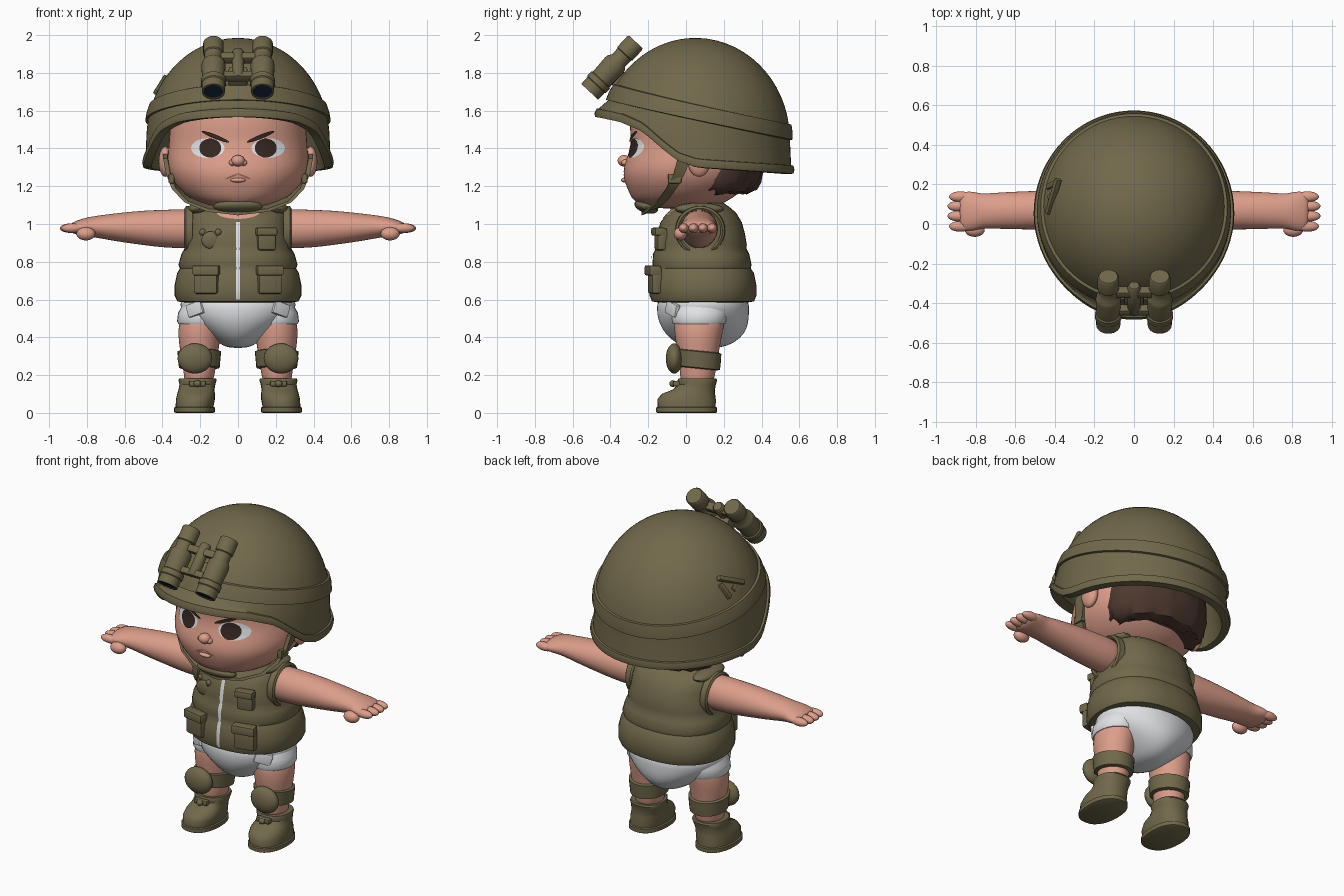
import bpy, bmesh, math, random
from mathutils import Vector, Matrix
from mathutils.bvhtree import BVHTree

if "Cube" in bpy.data.objects:
    bpy.data.objects.remove(bpy.data.objects["Cube"])

random.seed(4)


def material(name, rgb):
    m = bpy.data.materials.new(name)
    m.diffuse_color = (*rgb, 1)
    m.use_nodes = True
    m.node_tree.nodes["Principled BSDF"].inputs["Base Color"].default_value = m.diffuse_color
    return m


OLIVE = material("olive", (0.165, 0.14, 0.07))
SKIN = material("skin", (0.72, 0.34, 0.255))
WHITE = material("white", (0.74, 0.76, 0.78))
HAIR = material("hair brown", (0.075, 0.04, 0.028))
DARK = material("dark brown", (0.035, 0.02, 0.015))
LENS = material("lens blue", (0.006, 0.02, 0.045))
LIP = material("lip", (0.33, 0.12, 0.09))


def finish(name, bm, mat, mirror=False, subd=0, matrix=None, angle=40):
    bmesh.ops.recalc_face_normals(bm, faces=bm.faces)
    me = bpy.data.meshes.new(name)
    bm.to_mesh(me)
    bm.free()
    if matrix:
        me.transform(matrix)
    me.materials.append(mat)
    me.polygons.foreach_set("use_smooth", [True] * len(me.polygons))
    me.set_sharp_from_angle(angle=math.radians(angle))
    ob = bpy.data.objects.new(name, me)
    bpy.context.collection.objects.link(ob)
    if mirror:
        ob.modifiers.new("mirror", "MIRROR")
    if subd:
        s = ob.modifiers.new("smooth", "SUBSURF")
        s.levels = s.render_levels = subd
    return ob


def skin_rows(bm, rows, caps=True):
    """Join rings of points with quads."""
    vs = [[bm.verts.new(p) for p in r] for r in rows]
    n = len(vs[0])
    for a, b in zip(vs, vs[1:]):
        for i in range(n):
            bm.faces.new((a[i], a[(i + 1) % n], b[(i + 1) % n], b[i]))
    if caps:
        bm.faces.new(vs[0])
        bm.faces.new(vs[-1])


def loft(name, rings, mat, axis="z", n=28, power=2.0, caps=True, **kw):
    """Rings are (position, centre a, centre b, half a, half b)."""
    def sp(v):
        return math.copysign(abs(v) ** (2 / power), v)
    rows = []
    for t, ca, cb, a, b in rings:
        row = []
        for i in range(n):
            w = math.tau * i / n
            p, q = ca + a * sp(math.cos(w)), cb + b * sp(math.sin(w))
            row.append((p, q, t) if axis == "z" else (t, p, q))
        rows.append(row)
    bm = bmesh.new()
    skin_rows(bm, rows, caps)
    return finish(name, bm, mat, **kw)


def ball(name, loc, size, mat, mirror=False, rot=0):
    bm = bmesh.new()
    bmesh.ops.create_uvsphere(bm, u_segments=24, v_segments=14, radius=1)
    m = Matrix.Translation(loc) @ Matrix.Rotation(rot, 4, "X") @ Matrix.Diagonal((*size, 1))
    return finish(name, bm, mat, mirror, matrix=m)


def box(name, loc, size, mat, mirror=False, rot=None, bevel=0.012):
    bm = bmesh.new()
    bmesh.ops.create_cube(bm, size=1, matrix=Matrix.Diagonal((*size, 1)))
    bmesh.ops.bevel(bm, geom=bm.edges[:], offset=bevel, segments=2, affect="EDGES", profile=0.6)
    m = Matrix.Translation(loc) @ (rot.to_4x4() if rot else Matrix())
    return finish(name, bm, mat, mirror, matrix=m)


def tree(ob):
    bpy.context.view_layer.update()
    return BVHTree.FromObject(ob, bpy.context.evaluated_depsgraph_get())


def front_y(bvh, x, z):
    hit = bvh.ray_cast(Vector((x, -2, z)), Vector((0, 1, 0)))[0]
    return hit.y if hit else 0


def decal(name, bvh, x, z, w, h, mat, rot=0, round_=True, lift=0.004, mirror=False, n=12):
    """Thin plate laid on the front of a part."""
    bm = bmesh.new()
    grid = []
    for j in range(n + 1):
        row = []
        for i in range(n + 1):
            u, v = 2 * i / n - 1, 2 * j / n - 1
            if round_:
                u, v = u * math.sqrt(1 - v * v / 2), v * math.sqrt(1 - u * u / 2)
            px = x + u * w * math.cos(rot) - v * h * math.sin(rot)
            pz = z + u * w * math.sin(rot) + v * h * math.cos(rot)
            row.append(bm.verts.new((px, front_y(bvh, px, pz) - lift, pz)))
        grid.append(row)
    for a, b in zip(grid, grid[1:]):
        for i in range(n):
            bm.faces.new((a[i], a[i + 1], b[i + 1], b[i]))
    return finish(name, bm, mat, mirror)


# Helmet: dome, tilted band, skirt with a rising front rim, inner wall
RIM = [(-.47, 1.575), (-.33, 1.54), (-.22, 1.49), (-.12, 1.40), (-.04, 1.335), (.06, 1.30), (.56, 1.265)]


def rim_z(y):
    for (a, za), (b, zb) in zip(RIM, RIM[1:]):
        if y <= b:
            return za + (zb - za) * max(0, (y - a) / (b - a))
    return RIM[-1][1]


def helmet_point(w, z, off):
    dx, dy = math.sin(w), -math.cos(w)
    r = .485 * math.sqrt(max(0, 1 - ((z - 1.45) / .535) ** 2)) if z > 1.45 else .485 + (1.45 - z) * .05
    return Vector(((r + off) * dx, .05 + (r * 1.03 + off) * dy, z))


def helmet_column(w):
    dy = -math.cos(w)
    y = .05 + .49 * dy
    band, rim = 1.645 - .216 * y, rim_z(y)
    low = band - .085
    brim = .035 * max(0, -dy) ** 4
    col = [(band + (1.985 - band) * math.cos(math.pi / 2 * (k + .3) / 14.3), 0) for k in range(14)]
    col += [(band, 0), (band - .002, .014), ((band + low) / 2, .016), (low + .003, .014), (low, .001)]
    col += [(low + (rim + .045 - low) * k / 3, brim * k / 3) for k in (1, 2, 3)]
    col += [(rim + .043, .012 + brim), (rim + .02, .016 + brim), (rim, .01 + brim),
            (rim - .002, -.035), (rim + .05, -.045), (max(rim + .06, 1.62), -.05), (1.72, -.05)]
    return [helmet_point(w, z, o) for z, o in col]


cols = [helmet_column(math.tau * i / 72) for i in range(72)]
bm = bmesh.new()
skin_rows(bm, list(zip(*cols)), caps=False)
bm.verts.ensure_lookup_table()
bm.faces.new(bm.verts[:72])
finish("helmet", bm, OLIVE, angle=50)
for i, (y, z, a, l) in enumerate([(.14, 1.735, .5, .2), (.10, 1.70, -.5, .11), (.2, 1.69, 1.3, .1)]):
    rot = Matrix.Rotation(math.radians(32), 3, "Y") @ Matrix.Rotation(a, 3, "X")
    box("helmet_side_loop_%d" % i, (-.408, y, z), (.03, l, .028), OLIVE, rot=rot, bevel=.006)

# Head, ears, hair and face
head = loft("head", [(1.08, 0, 0, .1, .1), (1.09, 0, -.03, .15, .18), (1.12, 0, -.03, .23, .25),
                     (1.16, 0, -.01, .29, .29), (1.22, 0, .01, .345, .337), (1.28, 0, .02, .372, .357),
                     (1.34, 0, .03, .378, .35), (1.42, 0, .045, .368, .335), (1.5, 0, .05, .365, .35),
                     (1.6, 0, .06, .35, .36), (1.7, 0, .06, .3, .3), (1.8, 0, .06, .2, .2)], SKIN, subd=1, power=2.15)
ball("ear", (.385, .07, 1.33), (.035, .06, .08), SKIN, True)
hair = loft("hair", [(1.165, 0, .18, .24, .13), (1.18, 0, .17, .29, .195), (1.23, 0, .17, .325, .22),
                     (1.3, 0, .17, .335, .24), (1.4, 0, .17, .335, .24), (1.55, 0, .17, .32, .23)], HAIR, n=48)
for v in hair.data.vertices:
    if v.co.z < 1.35:
        v.co += Vector((0, random.uniform(-.008, .012), random.uniform(-.012, .012)))
face = tree(head)
decal("eye_white", face, .16, 1.402, .088, .052, WHITE, mirror=True)
decal("iris", face, .147, 1.402, .058, .05, DARK, lift=.008, mirror=True)
decal("brow", face, .12, 1.462, .078, .011, DARK, rot=.38, lift=.009, mirror=True)
decal("mouth", face, .033, 1.252, .037, .005, LIP, rot=-.4, mirror=True)
ball("lower_lip", (0, -.327, 1.232), (.04, .018, .012), SKIN)
ball("nose", (0, -.328, 1.335), (.036, .034, .03), SKIN)
ball("nostril_wing", (.03, -.322, 1.325), (.018, .02, .017), SKIN, True)

# Chin strap
path = [(.385, -.01, 1.36), (.37, -.03, 1.28), (.34, -.07, 1.2), (.275, -.12, 1.13), (.16, -.17, 1.085), (0, -.2, 1.07)]
bm = bmesh.new()
rows = []
for x, y, z in path:
    s = x / .385
    rows.append([(x + a * s, y + b, z - a * (1 - s) + b * .35) for a, b in
                 ((.012, -.035), (.012, .035), (-.012, .035), (-.012, -.035))])
skin_rows(bm, rows)
finish("chin_strap", bm, OLIVE, True)
ball("chin_cup", (0, -.21, 1.092), (.13, .065, .034), OLIVE, rot=-.3)
box("strap_buckle", (.352, -.06, 1.24), (.03, .07, .05), OLIVE, True, bevel=.006)

# Binoculars on the helmet front
d = Vector((0, .25, .27))
turn = d.to_track_quat("Z", "Y").to_matrix()
low = Vector((.13, -.51, 1.7))
place = Matrix.Translation(low) @ turn.to_4x4()
tube = [(.012, .046), (0, .052), (0, .061), (.05, .062), (.055, .067), (.085, .067), (.09, .06), (.19, .064), (.21, .06),
        (.225, .048), (.27, .048), (.275, .054), (.35, .054), (.36, .047)]
loft("binocular_tube", [(t, 0, 0, r, r) for t, r in tube], OLIVE, mirror=True, matrix=place)
loft("binocular_lens", [(.004, 0, 0, .05, .05), (.011, 0, 0, .05, .05)], LENS, mirror=True, matrix=place)
mid = Vector((0, -.51, 1.7)) + d * .5
box("binocular_bridge", mid + d * .16, (.2, .05, .045), OLIVE, rot=turn)
box("binocular_lower_bridge", mid - d * .2, (.2, .05, .04), OLIVE, rot=turn)
loft("focus_wheel", [(-.09, 0, 0, .025, .025), (-.08, 0, 0, .032, .032), (.1, 0, 0, .032, .032), (.11, 0, 0, .025, .025)],
     OLIVE, matrix=Matrix.Translation(mid) @ turn.to_4x4())
box("binocular_mount", (0, -.35, 1.76), (.1, .12, .09), OLIVE, rot=turn)

# Vest with padded rolls
vest = loft("vest", [(.585, 0, .09, .29, .24), (.59, 0, .09, .32, .27), (.62, 0, .09, .335, .282), (.68, 0, .09, .335, .282),
                     (.74, 0, .088, .322, .272), (.765, 0, .085, .308, .258), (.785, 0, .085, .315, .262),
                     (.84, 0, .08, .3, .255), (.87, 0, .08, .283, .24), (.89, 0, .08, .285, .242), (.95, 0, .08, .268, .232),
                     (1.01, 0, .08, .26, .215), (1.06, 0, .085, .25, .18), (1.09, 0, .09, .215, .14), (1.11, 0, .09, .16, .11)],
            OLIVE, n=40, power=2.3)
torso = tree(vest)
loft("neck", [(1.05, 0, .05, .14, .13), (1.14, 0, .04, .13, .13)], SKIN)
decal("neck_opening", torso, 0, 1.065, .115, .038, SKIN)
decal("zip", torso, 0, .805, .011, .205, WHITE, round_=False, lift=.006, n=16)
ball("shoulder_pad", (.205, .07, 1.08), (.062, .13, .032), OLIVE, True)
bm = bmesh.new()
skin_rows(bm, [[(x, .075 + (.108 + r) * math.cos(w), .965 + (.108 + r) * math.sin(w))
                for w in [math.tau * i / 32 for i in range(32)]]
               for x, r in ((.24, .0), (.275, .0), (.283, .01), (.275, .022), (.24, .025))], caps=False)
finish("armhole_trim", bm, OLIVE, True)

# Vest pockets and badge
for name, x, z, w, h, both in (("lower_pocket", .168, .705, .13, .15, True), ("chest_pocket", .15, .92, .1, .12, False)):
    y = front_y(torso, x, z)
    lean = Matrix.Rotation(.2, 3, "Z")
    box(name, (x, y - .005, z), (w, .055, h), OLIVE, both, lean, .018)
    box(name + "_flap", (x, y - .018, z + h * .33), (w + .012, .058, h * .36), OLIVE, both, lean, .012)
y = front_y(torso, -.145, .92)
ball("bear_badge", (-.145, y, .915), (.048, .016, .046), OLIVE)
for x in (-.187, -.105):
    ball("bear_badge_ear", (x, front_y(torso, x, .957), .957), (.018, .014, .018), OLIVE)

# Arms and hands
loft("arm", [(.2, .07, .97, .095, .1), (.28, .07, .975, .1, .105), (.4, .07, .975, .1, .1), (.5, .07, .98, .098, .092),
             (.62, .068, .982, .095, .078), (.72, .067, .985, .09, .063), (.77, .065, .985, .087, .055),
             (.81, .065, .985, .1, .048), (.86, .065, .98, .1, .036), (.885, .065, .98, .085, .025)],
     SKIN, axis="x", mirror=True, subd=1)
for i, y in enumerate((-.012, .04, .09, .138)):
    ball("finger_%d" % i, (.878 + .008 * (i in (1, 2)), y, .978), (.057, .027, .025), SKIN, True)
ball("thumb", (.805, -.03, .948), (.05, .035, .035), SKIN, True)

# Diaper
diaper = loft("diaper", [(.342, 0, .1, .05, .08), (.37, 0, .1, .105, .16), (.42, 0, .1, .175, .212), (.47, 0, .095, .245, .236),
                         (.52, 0, .09, .292, .245), (.57, 0, .09, .31, .245), (.63, 0, .09, .31, .24)], WHITE, subd=1)
cloth = tree(diaper)
box("diaper_tab", (.225, front_y(cloth, .225, .55) - .002, .55), (.1, .03, .07), WHITE, True,
    Matrix.Rotation(.6, 3, "Z") @ Matrix.Rotation(.3, 3, "Y"), .01)
loft("diaper_leg_cuff", [(.47, .2, .07, .115, .137), (.485, .2, .07, .123, .145), (.53, .195, .075, .122, .15),
                         (.58, .18, .08, .11, .14)], WHITE, mirror=True)

# Legs, knee pads and boots
loft("leg", [(.14, .21, .06, .075, .085), (.2, .205, .06, .08, .092), (.25, .205, .065, .09, .1), (.33, .205, .065, .102, .11),
             (.4, .205, .065, .112, .125), (.48, .2, .07, .116, .135), (.56, .18, .08, .1, .13)], SKIN, mirror=True, subd=1)
band = loft("knee_strap", [(.235, .205, .065, .09, .1), (.24, .205, .065, .108, .115), (.285, .205, .065, .112, .12),
                           (.325, .205, .065, .116, .122), (.33, .205, .065, .1, .11)], OLIVE, mirror=True)
for v in band.data.vertices:
    v.co.z += (.06 - v.co.y) * .1
ball("knee_pad", (.228, -.062, .288), (.092, .045, .08), OLIVE, True)
loft("boot", [(0, .23, .003, .1, .155), (.004, .23, .003, .108, .161), (.028, .23, .003, .108, .161), (.032, .23, .003, .1, .154),
              (.07, .226, .003, .103, .155), (.1, .222, .012, .1, .142), (.122, .22, .04, .095, .113), (.15, .215, .058, .095, .1),
              (.172, .214, .06, .101, .105), (.182, .214, .06, .098, .1), (.182, .214, .06, .07, .07)], OLIVE, mirror=True, power=2.3)
box("boot_lace", (.215, -.05, .155), (.09, .035, .03), OLIVE, True, bevel=.01)
ball("lace_knot", (.215, -.07, .155), (.02, .018, .018), OLIVE, True)
